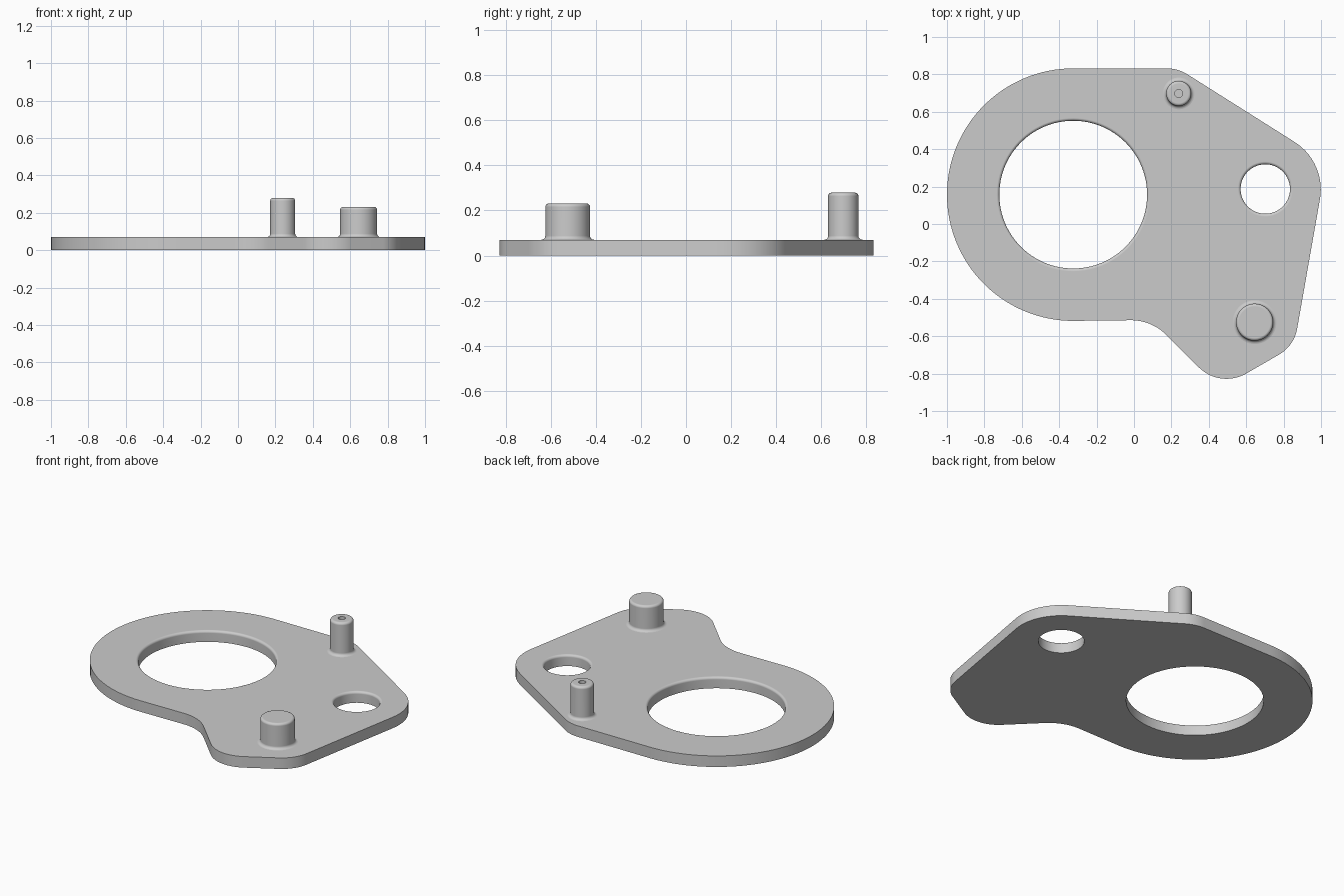
import bpy, bmesh
from math import pi, cos, sin, tan
from mathutils import Vector

if "Cube" in bpy.data.objects:
    bpy.data.objects.remove(bpy.data.objects["Cube"], do_unlink=True)

THICK = 0.07
steel = bpy.data.materials.new("grey_steel")
steel.use_nodes = True
steel.diffuse_color = (0.6, 0.6, 0.6, 1)
steel.node_tree.nodes["Principled BSDF"].inputs["Base Color"].default_value = (0.6, 0.6, 0.6, 1)


def make_object(name, bm):
    bmesh.ops.recalc_face_normals(bm, faces=bm.faces)
    mesh = bpy.data.meshes.new(name)
    bm.to_mesh(mesh)
    bm.free()
    mesh.materials.append(steel)
    ob = bpy.data.objects.new(name, mesh)
    bpy.context.collection.objects.link(ob)
    return ob


def finish(ob):
    bpy.ops.object.select_all(action='DESELECT')
    ob.select_set(True)
    bpy.context.view_layer.objects.active = ob
    for mod in list(ob.modifiers):
        bpy.ops.object.modifier_apply(modifier=mod.name)
    bpy.ops.object.shade_smooth_by_angle(angle=pi / 6)
    weighted = ob.modifiers.new("weighted_normals", 'WEIGHTED_NORMAL')
    weighted.keep_sharp = True


def arc(cx, cy, r, start, end, steps=5):
    """Points on an arc, angles in quarter turns."""
    angles = [(start + (end - start) * i / steps) * pi / 2 for i in range(steps + 1)]
    return [(cx + r * cos(a), cy + r * sin(a)) for a in angles]


def lathe(name, profile, x, y, segments=64):
    """Closed solid turned from (radius, z) points, capped at both ends."""
    bm = bmesh.new()
    rings = [[bm.verts.new((x + r * cos(2 * pi * i / segments), y + r * sin(2 * pi * i / segments), z))
              for i in range(segments)] for r, z in profile]
    for low, high in zip(rings, rings[1:]):
        for i in range(segments):
            j = (i + 1) % segments
            bm.faces.new((low[i], low[j], high[j], high[i]))
    bm.faces.new(rings[0])
    bm.faces.new(rings[-1])
    return make_object(name, bm)


def fillet(before, corner, after, r, steps=14):
    """Replace a corner with a tangent arc."""
    c = Vector(corner)
    u, v = (Vector(before) - c).normalized(), (Vector(after) - c).normalized()
    half = u.angle(v) / 2
    centre = c + (u + v).normalized() * (r / sin(half))
    a = (c + u * (r / tan(half)) - centre).normalized()
    b = (c + v * (r / tan(half)) - centre).normalized()
    sweep = a.angle(b)
    blend = [i / steps for i in range(steps + 1)]
    return [centre + (a * sin((1 - t) * sweep) + b * sin(t * sweep)) * (r / sin(sweep)) for t in blend]


# Plate outline: large round end on the left, filleted corners on the right
RING_X, RING_Y, RING_R = -0.325, 0.157, 0.675
outline = [Vector(p) for p in arc(RING_X, RING_Y, RING_R, 1, 3, 64)]
corners = [((0.093, -0.513), 0.27), ((0.46, -0.88), 0.21), ((0.856, -0.652), 0.2),
           ((1.029, 0.331), 0.3), ((0.235, 0.832), 0.21)]
points = [outline[-1]] + [c for c, r in corners] + [outline[0]]
for i, (corner, radius) in enumerate(corners):
    outline += fillet(points[i], corner, points[i + 2], radius)

bm = bmesh.new()
base = bm.faces.new([bm.verts.new((p.x, p.y, 0)) for p in outline])
top = bmesh.ops.extrude_face_region(bm, geom=[base], use_keep_orig=True)
bmesh.ops.translate(bm, vec=(0, 0, THICK),
                    verts=[g for g in top["geom"] if isinstance(g, bmesh.types.BMVert)])
plate = make_object("plate", bm)

# Holes with a rounded upper rim
RIM = 0.015
for name, x, y, r in [("large_hole_cutter", RING_X, RING_Y, 0.395),
                      ("small_hole_cutter", 0.702, 0.187, 0.132)]:
    rim = arc(r + RIM, THICK - RIM, RIM, 2, 1)
    cutter = lathe(name, [(r, -0.1)] + rim + [(r + RIM, 0.2)], x, y, 96)
    cutter.hide_render = True
    cut = plate.modifiers.new(name, 'BOOLEAN')
    cut.operation = 'DIFFERENCE'
    cut.solver = 'EXACT'
    cut.object = cutter
finish(plate)
for ob in [o for o in bpy.data.objects if o.name.endswith("_cutter")]:
    bpy.data.objects.remove(ob, do_unlink=True)


def pin_profile(r, height, flare=0.018, edge=0.015):
    foot = arc(r + flare, THICK + flare, flare, 3, 2)
    crown = arc(r - edge, height - edge, edge, 0, 1)
    return [(r + flare, THICK - 0.01)] + foot + crown


# Tall pin with a small centre hole, and short thick pin
dimple = [(0.021, 0.279), (0.021, 0.25)]
finish(lathe("tall_pin", pin_profile(0.067, 0.279) + dimple, 0.239, 0.698))
finish(lathe("short_pin", pin_profile(0.099, 0.231), 0.645, -0.525))
